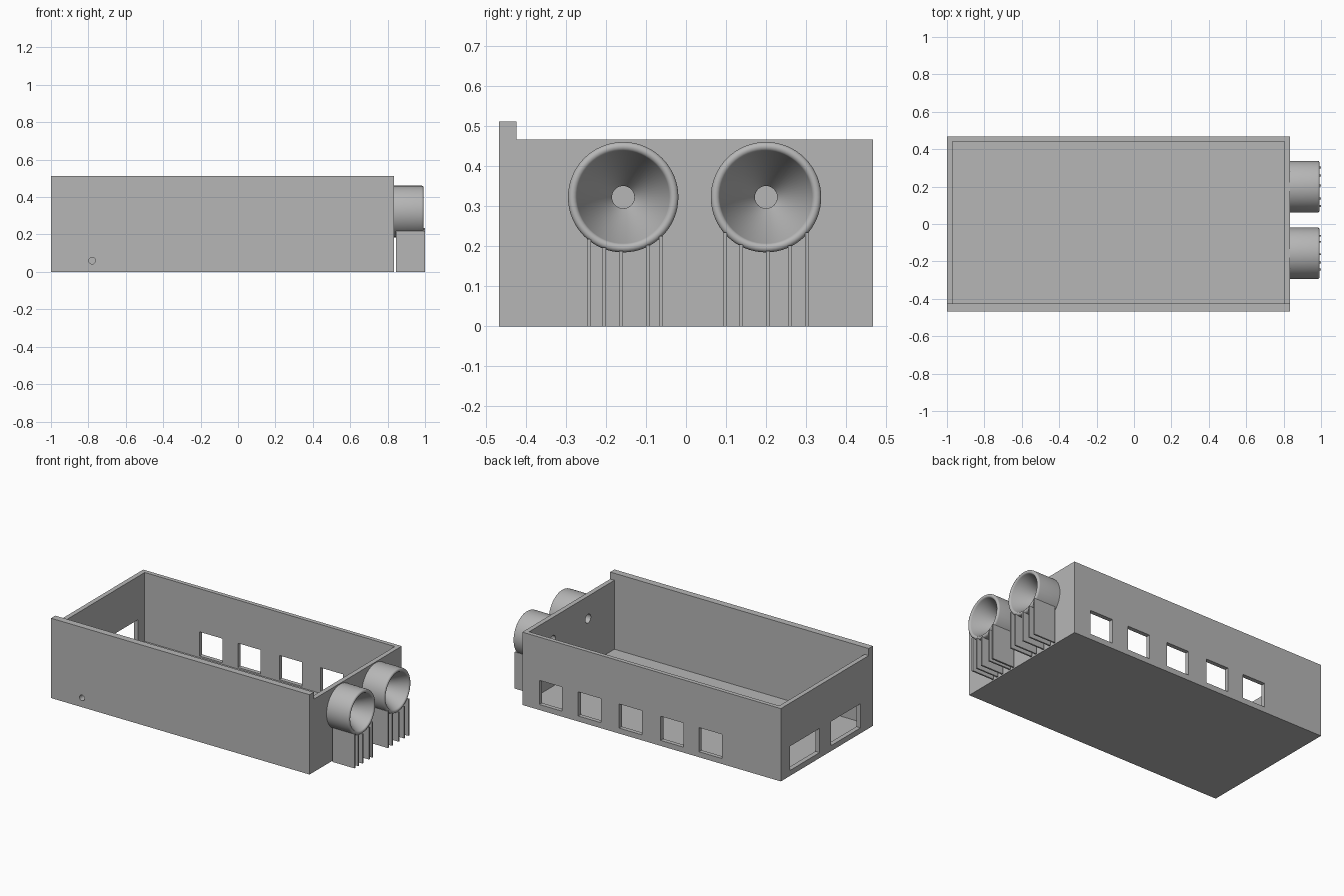
import bpy
import bmesh
import math
from mathutils import Matrix, Vector

old = bpy.data.objects.get("Cube")
if old:
    bpy.data.objects.remove(old, do_unlink=True)

grey = bpy.data.materials.new("plain grey")
grey.use_nodes = True
GREY = (0.47, 0.47, 0.47, 1)
grey.diffuse_color = GREY
grey.node_tree.nodes["Principled BSDF"].inputs["Base Color"].default_value = GREY


def finish(name, bm):
    bmesh.ops.recalc_face_normals(bm, faces=bm.faces)
    mesh = bpy.data.meshes.new(name)
    bm.to_mesh(mesh)
    bm.free()
    mesh.materials.append(grey)
    ob = bpy.data.objects.new(name, mesh)
    bpy.context.collection.objects.link(ob)
    return ob


def box(name, x, y, z):
    bm = bmesh.new()
    size = Vector((x[1] - x[0], y[1] - y[0], z[1] - z[0]))
    mid = Vector((sum(x), sum(y), sum(z))) / 2
    bmesh.ops.create_cube(bm, size=1, matrix=Matrix.Translation(mid) @ Matrix.Diagonal(size).to_4x4())
    return finish(name, bm)


def rod(name, centre, radius, length, axis):
    bm = bmesh.new()
    turn = Matrix.Rotation(math.pi / 2, 4, axis)
    bmesh.ops.create_cone(bm, cap_ends=True, segments=32, radius1=radius, radius2=radius,
                          depth=length, matrix=Matrix.Translation(centre) @ turn)
    return finish(name, bm)


def activate(ob):
    bpy.ops.object.select_all(action='DESELECT')
    ob.select_set(True)
    bpy.context.view_layer.objects.active = ob


def cut(target, cutter, operation='DIFFERENCE'):
    cutter.hide_render = True
    activate(target)
    mod = target.modifiers.new("cut", 'BOOLEAN')
    mod.operation = operation
    mod.solver = 'EXACT'
    mod.object = cutter
    bpy.ops.object.modifier_apply(modifier=mod.name)
    bpy.data.objects.remove(cutter, do_unlink=True)


LEFT, RIGHT, FRONT, BACK = -1.0, 0.835, -0.467, 0.467
WINDOW_Z = (0.035, 0.19)
CUP_Y, CUP_Z, CUP_R, HOLE_R = (-0.157, 0.2), 0.323, 0.138, 0.028

# Open tray with a raised front wall
# (the raised tray is cut down behind the front lip)
tray = box("tray", (LEFT, RIGHT), (FRONT, BACK), (0, 0.512))
cut(tray, box("cutter", (-1.1, 1), (-0.424, 0.6), (0.467, 0.6)))
cut(tray, box("cutter", (-0.97, 0.805), (-0.424, 0.44), (0.025, 0.6)))

# Row of square openings in the back wall
for x in (0.633, 0.357, 0.066, -0.228, -0.5):
    cut(tray, box("cutter", (x - 0.081, x + 0.081), (0.4, 0.5), WINDOW_Z))

# Two wide openings in the end wall
for y in (0.224, -0.191):
    cut(tray, box("cutter", (-1.1, -0.9), (y - 0.15, y + 0.15), WINDOW_Z))

# Small hole in the front wall and one behind each cup
cut(tray, rod("cutter", (-0.78, -0.45, 0.06), 0.018, 0.2, 'X'))
for y in CUP_Y:
    cut(tray, rod("cutter", (0.82, y, CUP_Z), HOLE_R, 0.1, 'Y'))


# Cups: lathed tube with a rounded rim and a conical inside
def cup(name, y):
    rim_x, rim_r, bead = 0.981, 0.1265, 0.0115
    profile = [(RIGHT, CUP_R)]
    for i in range(9):
        a = math.pi / 2 - math.pi * i / 8
        profile.append((rim_x + bead * math.cos(a), rim_r + bead * math.sin(a)))
    profile.append((RIGHT, HOLE_R))
    bm = bmesh.new()
    verts = [bm.verts.new((x, y, CUP_Z + r)) for x, r in profile]
    edges = [bm.edges.new(pair) for pair in zip(verts, verts[1:] + verts[:1])]
    bmesh.ops.spin(bm, geom=verts + edges, cent=(0, y, CUP_Z), axis=(1, 0, 0),
                   angle=math.tau, steps=64)
    bmesh.ops.remove_doubles(bm, verts=bm.verts, dist=0.0001)
    ob = finish(name, bm)
    activate(ob)
    bpy.ops.object.shade_smooth_by_angle(angle=math.radians(35))


# Thin upright ribs carry each cup and stand just clear of the tray
RIBS = ((-0.243, -0.205, -0.162, -0.095, -0.063), (0.097, 0.137, 0.205, 0.26, 0.303))
for side, cup_y, ribs in zip(("right", "left"), CUP_Y, RIBS):
    cup(side + "_cup", cup_y)
    for n, y in enumerate(ribs, 1):
        top = CUP_Z - math.sqrt(CUP_R ** 2 - (y - cup_y) ** 2) + 0.004
        box(f"{side}_rib_{n}", (0.845, 1.0), (y - 0.005, y + 0.005), (0, top))
